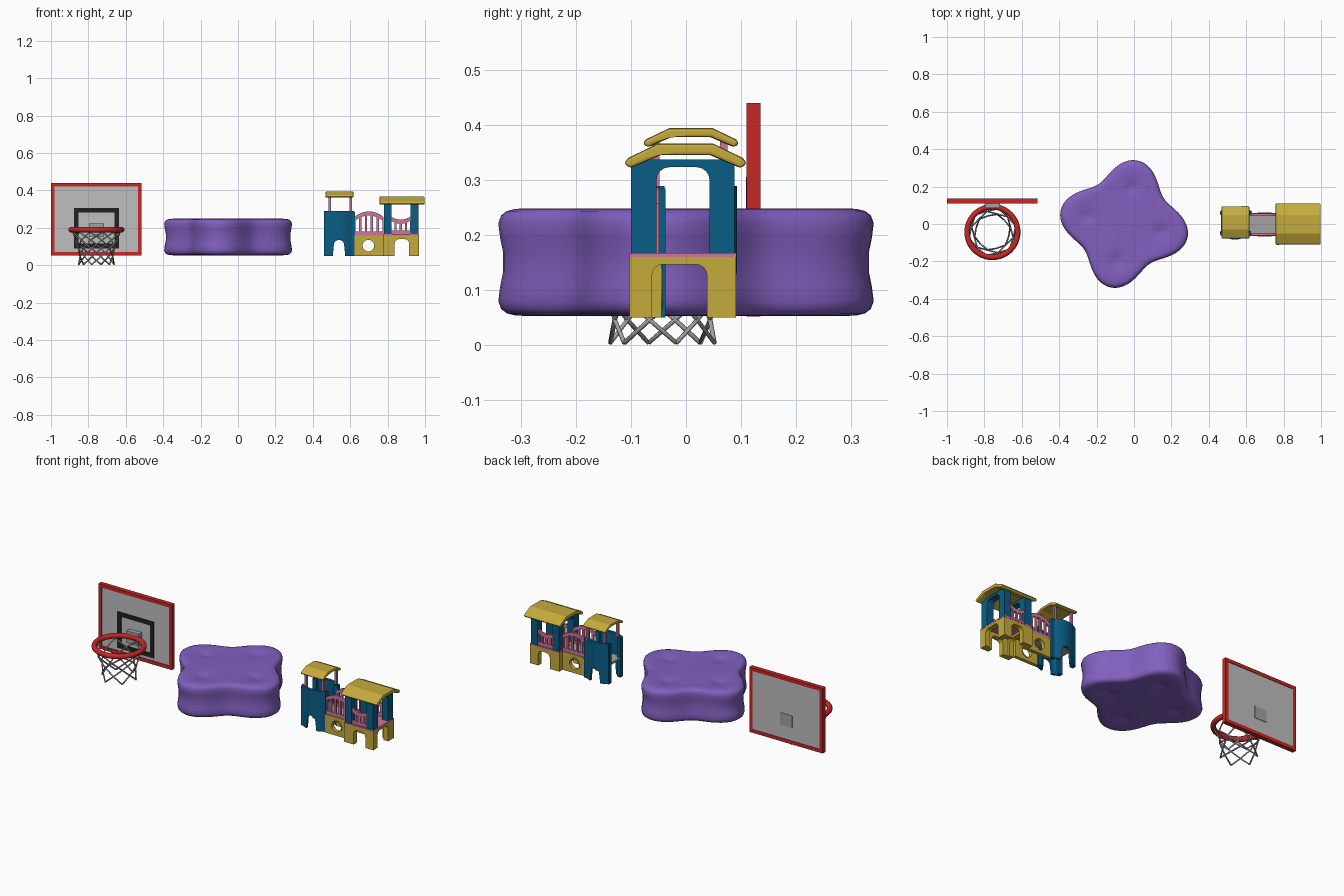
import bpy, bmesh, math
from mathutils import Matrix, Vector

if "Cube" in bpy.data.objects:
    bpy.data.objects.remove(bpy.data.objects["Cube"])

def mat(name, r, g, b):
    m = bpy.data.materials.new(name)
    m.diffuse_color = (r, g, b, 1)
    m.use_nodes = True
    m.node_tree.nodes["Principled BSDF"].inputs["Base Color"].default_value = m.diffuse_color
    return m

RED = mat("red", .58, .02, .02)
PANEL = mat("light grey", .52, .52, .52)
BLACK = mat("black", .015, .015, .017)
METAL = mat("mid grey", .36, .36, .36)
PURPLE = mat("purple", .22, .115, .52)
YELLOW = mat("yellow", .56, .41, .045)
BLUE = mat("blue", .003, .11, .24)
PINK = mat("pink", .62, .18, .32)

def finish(name, bm, m, smooth=False):
    bmesh.ops.remove_doubles(bm, verts=bm.verts, dist=1e-5)
    bmesh.ops.recalc_face_normals(bm, faces=bm.faces)
    me = bpy.data.meshes.new(name)
    bm.to_mesh(me)
    bm.free()
    me.materials.append(m)
    for p in me.polygons:
        p.use_smooth = smooth
    ob = bpy.data.objects.new(name, me)
    bpy.context.collection.objects.link(ob)
    return ob

def box(name, x0, x1, y0, y1, z0, z1, m):
    bm = bmesh.new()
    bmesh.ops.create_cube(bm, size=1)
    for v in bm.verts:
        v.co = Vector(((x0 + x1) / 2 + v.co.x * (x1 - x0), (y0 + y1) / 2 + v.co.y * (y1 - y0),
                       (z0 + z1) / 2 + v.co.z * (z1 - z0)))
    return finish(name, bm, m)

def curve_mesh(name, cu, m, smooth=False, xf=None):
    tmp = bpy.data.objects.new("tmp", cu)
    bpy.context.collection.objects.link(tmp)
    dg = bpy.context.evaluated_depsgraph_get()
    me = bpy.data.meshes.new_from_object(tmp.evaluated_get(dg))
    bm = bmesh.new()
    bm.from_mesh(me)
    if xf:
        bm.transform(xf)
    bpy.data.objects.remove(tmp)
    bpy.data.curves.remove(cu)
    bpy.data.meshes.remove(me)
    return finish(name, bm, m, smooth)

def splines(cu, loops, cyclic):
    for lp in loops:
        s = cu.splines.new('POLY')
        s.points.add(len(lp) - 1)
        for p, c in zip(s.points, lp):
            p.co = (c[0], c[1], c[2] if len(c) > 2 else 0, 1)
        s.use_cyclic_u = cyclic

def plate(name, loops, plane, w0, w1, m):
    """Flat outline with holes; 'xz' spans w0..w1 in y, 'yz' spans w0..w1 in x."""
    cu = bpy.data.curves.new(name, 'CURVE')
    cu.dimensions = '2D'
    cu.fill_mode = 'BOTH'
    cu.extrude = (w1 - w0) / 2
    splines(cu, loops, True)
    w = (w0 + w1) / 2
    if plane == 'xz':
        xf = Matrix(((1, 0, 0, 0), (0, 0, -1, w), (0, 1, 0, 0), (0, 0, 0, 1)))
    else:
        xf = Matrix(((0, 0, 1, w), (1, 0, 0, 0), (0, 1, 0, 0), (0, 0, 0, 1)))
    return curve_mesh(name, cu, m, xf=xf)

def rect(a, b, c, d):
    return [(a, c), (b, c), (b, d), (a, d)]

def circle(u, v, r, n=24):
    return [(u + r * math.cos(2 * math.pi * i / n), v + r * math.sin(2 * math.pi * i / n)) for i in range(n)]

def arch(u0, u1, z0, z1, a0, a1, az, r):
    """Wall outline with a round-cornered doorway."""
    q = [i * math.pi / 8 for i in range(5)]
    left = [(a0 + r - r * math.cos(t), az - r + r * math.sin(t)) for t in q]
    right = [(a1 - r + r * math.sin(t), az - r + r * math.cos(t)) for t in q]
    return [(u0, z0), (a0, z0)] + left + right + [(a1, z0), (u1, z0), (u1, z1), (u0, z1)]

# --- Basketball hoop ---
plate("board_frame", [rect(-1, -.515, .052, .441), rect(-.98, -.535, .072, .421)], 'xz', .11, .136, RED)
box("board_panel", -.981, -.534, .114, .133, .071, .422, PANEL)
plate("target_frame", [rect(-.877, -.635, .09, .306), rect(-.852, -.66, .115, .281)], 'xz', .109, .116, BLACK)
box("rim_bracket", -.797, -.717, .085, .115, .15, .222, METAL)
box("back_plate", -.797, -.717, .13, .136, .15, .222, METAL)
CX, CY = -.757, -.043
bm = bmesh.new()
ring = []
for i in range(48):
    a = 2 * math.pi * i / 48
    ring.append([bm.verts.new((CX + (.135 + .015 * math.cos(t)) * math.cos(a),
                               CY + (.135 + .015 * math.cos(t)) * math.sin(a), .19 + .015 * math.sin(t)))
                 for t in [2 * math.pi * j / 12 for j in range(12)]])
for i in range(48):
    for j in range(12):
        k, l = (i + 1) % 48, (j + 1) % 12
        bm.faces.new((ring[i][j], ring[k][j], ring[k][l], ring[i][l]))
finish("rim", bm, RED, True)
# net: strands spiralling both ways
cu = bpy.data.curves.new("net", 'CURVE')
cu.dimensions = '3D'
cu.bevel_depth = .0042
cu.bevel_resolution = 1
cu.use_fill_caps = True
levels = [(.178, .13), (.135, .115), (.09, .1), (.046, .09), (.004, .098)]
strands = []
for i in range(6):
    for d in (-1, 1):
        angs = [math.radians(15 + 60 * i + d * 30 * k) for k in range(5)]
        strands.append([(CX + r * math.cos(a), CY + r * math.sin(a), z) for a, (z, r) in zip(angs, levels)])
splines(cu, strands, False)
curve_mesh("net", cu, METAL, True)

# --- Four-lobed cushion ---
N, PX = 96, -.053
prof = [(.1, .248), (.25, .248), (.4, .247), (.48, .247), (.54, .247), (.59, .247), (.64, .247), (.7, .247),
        (.76, .248), (.84, .249), (.91, .248), (.955, .244), (.985, .236), (1, .222), (.99, .195), (.975, .17)]
prof += [(s, .302 - z) for s, z in reversed(prof)]
tilt = math.radians(78)
bm = bmesh.new()
rows = []
for s, z in prof:
    row = []
    for i in range(N):
        a = 2 * math.pi * i / N
        r = s * (.3 + .047 * math.cos(4 * (a - tilt)))
        x, y = r * math.cos(a), r * math.sin(a)
        dip = 0
        for k in range(4):  # button dimple in each lobe
            b = tilt + k * math.pi / 2
            dd = (x - .2 * math.cos(b)) ** 2 + (y - .2 * math.sin(b)) ** 2
            dip += .012 * math.exp(-dd / .0012)
        dz = -dip if z > .24 else dip if z < .062 else 0
        row.append(bm.verts.new((PX + x, y, z + dz)))
    rows.append(row)
for a, b in zip(rows, rows[1:]):
    for i in range(N):
        bm.faces.new((a[i], a[(i + 1) % N], b[(i + 1) % N], b[i]))
bm.faces.new(rows[0])
bm.faces.new(rows[-1])
finish("cushion", bm, PURPLE, True)

# --- Playhouse ---
def roof(name, x0, x1, cy, hw, z0, h):
    out = [(-1, .2), (-.93, .42), (-.45, 1), (.45, 1), (.93, .42), (1, .2)]
    inn = [(.9, 0), (.4, .53), (-.4, .53), (-.9, 0)]
    ob = plate(name, [[(cy + u * hw, z0 + v * h) for u, v in out + inn]], 'yz', x0, x1, YELLOW)
    bv = ob.modifiers.new("bevel", 'BEVEL')
    bv.width, bv.segments, bv.limit_method = .005, 2, 'ANGLE'
    bv.angle_limit = math.radians(50)

def rail(name, x0, x1, zb, zt, bulge, y, slots):
    def top(x):
        t = (2 * x - x0 - x1) / (x1 - x0)
        return zt + bulge * (1 - t * t)
    xs = [x1 + (x0 - x1) * i / 12 for i in range(13)]
    loops = [[(x0, zb), (x1, zb)] + [(x, top(x)) for x in xs]]
    step = (x1 - x0) / slots
    for i in range(slots):
        a, b = x0 + step * (i + .2), x0 + step * (i + .8)
        loops.append([(a, zb + .02), (b, zb + .02), (b, top(b) - .022), (a, top(a) - .022)])
    plate(name, loops, 'xz', y - .006, y + .006, PINK)

def curved_wall(name, side):
    """Outward-bowed wall with a doorway at the foot."""
    n, bm, cols = 24, bmesh.new(), []
    for i in range(n + 1):
        t = 2 * i / n - 1
        x = .54 + .08 * t
        d = abs(t) / .36
        zb = .105 + .03 * math.sqrt(max(0, 1 - d * d)) if d < 1 else .05
        y = .06 + .028 * (1 - t * t)
        cols.append([bm.verts.new((x, .005 + side * yy, z)) for yy, z in
                     ((y, zb), (y, .29), (y - .016, .29), (y - .016, zb))])
    for a, b in zip(cols, cols[1:]):
        for j in range(4):
            bm.faces.new((a[j], b[j], b[(j + 1) % 4], a[(j + 1) % 4]))
    bm.faces.new(cols[0])
    bm.faces.new(cols[-1])
    finish(name, bm, BLUE)

# small tower
for side, tag in ((-1, "front"), (1, "back")):
    curved_wall(tag + "_curved_wall", side)
    for x, e in ((.49, "left"), (.602, "right")):
        y = .007 + side * .062
        box(f"{tag}_{e}_roof_post", x - .007, x + .007, y - .007, y + .007, .28, .374, PINK)
    y = .005 + side * .055
    box(tag + "_tower_leg", .6, .625, y - .013, y + .013, .05, .285, BLUE)
    box(tag + "_outer_leg", .462, .485, y - .012, y + .012, .05, .285, BLUE)
box("small_tower_floor", .465, .63, -.06, .07, .155, .167, METAL)
roof("small_roof", .468, .617, .009, .088, .36, .035)

# bridge
for y, tag in ((-.055, "front"), (.05, "back")):
    plate(tag + "_bridge_wall", [rect(.622, .778, .05, .16), circle(.697, .105, .036)], 'xz', y - .01, y + .01, YELLOW)
    plate(tag + "_porthole_ring", [circle(.697, .105, .037), circle(.697, .105, .031)], 'xz', y - .012, y + .012, YELLOW)
    rail(tag + "_bridge_rail", .622, .778, .16, .258, .03, y, 5)
box("bridge_deck", .61, .785, -.05, .045, .155, .167, METAL)

# large tower
Y0, Y1, X0, X1 = -.103, .091, .775, .968
for y, tag in ((Y0, "front"), (Y1 - .03, "back")):
    plate(tag + "_base_wall", [arch(X0, X1, .05, .161, .838, .915, .14, .025)], 'xz', y, y + .03, YELLOW)
    rail(tag + "_tower_rail", .815, .925, .167, .262, -.018, y + .015, 4)
for x, tag in ((X0, "inner"), (X1 - .03, "outer")):
    plate(tag + "_base_wall", [arch(Y0, Y1, .05, .161, -.062, .038, .147, .02)], 'yz', x, x + .03, YELLOW)
for x, tag in ((.78, "inner"), (.922, "outer")):
    plate(tag + "_columns", [arch(-.1, .088, .165, .338, -.054, .043, .324, .024)], 'yz', x, x + .042, BLUE)
box("large_tower_floor", X0 - .001, X1 + .001, Y0 - .001, Y1 + .001, .16, .168, PINK)
roof("large_roof", .757, .998, -.001, .112, .322, .045)
